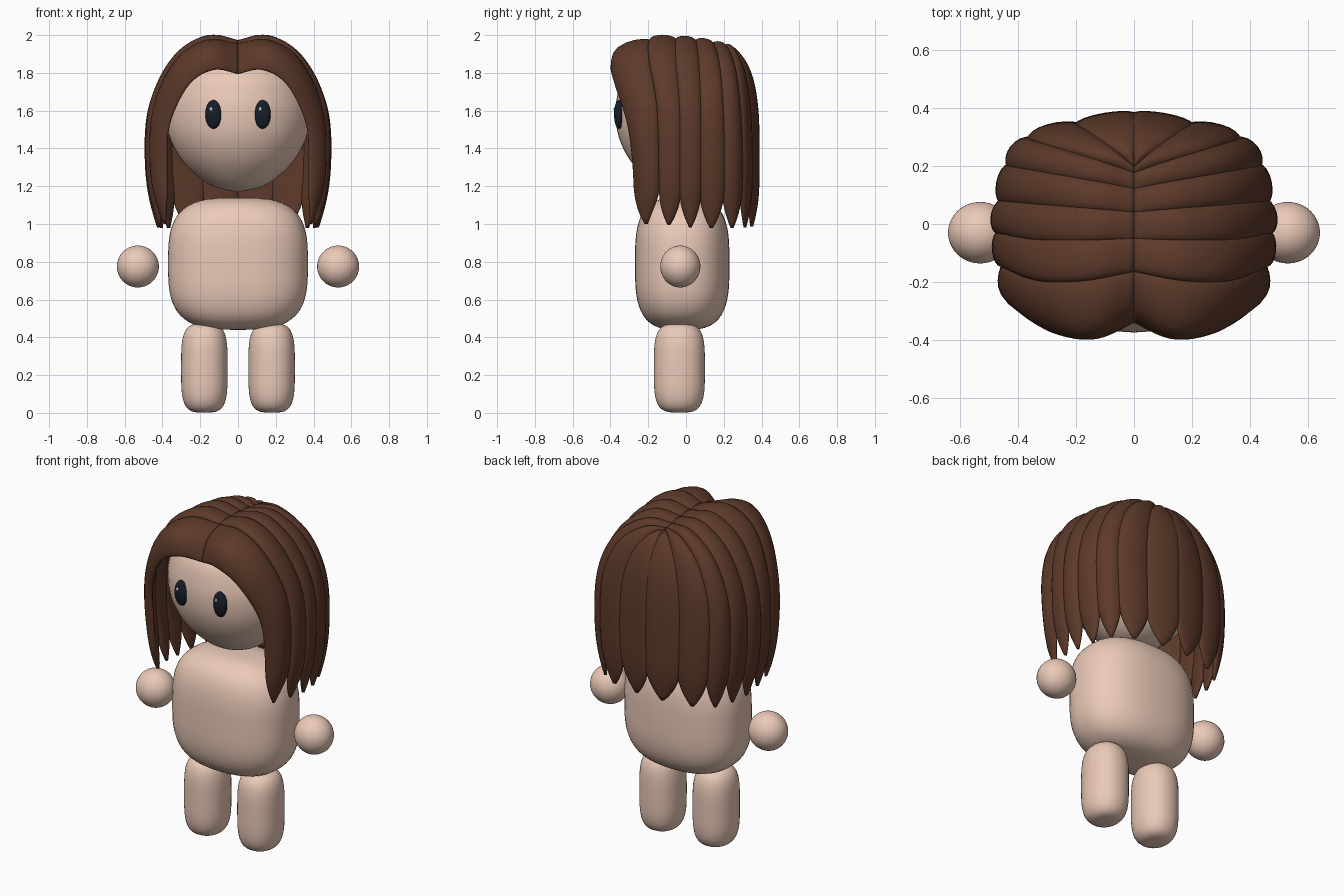
import bpy, bmesh
from math import sin, cos, pi
from mathutils import Vector

if "Cube" in bpy.data.objects:
    bpy.data.objects.remove(bpy.data.objects["Cube"])


def material(name, rgb):
    m = bpy.data.materials.new(name)
    m.diffuse_color = (*rgb, 1)
    m.use_nodes = True
    m.node_tree.nodes["Principled BSDF"].inputs["Base Color"].default_value = m.diffuse_color
    return m


SKIN = material("skin", (0.83, 0.59, 0.48))
HAIR = material("hair", (0.11, 0.042, 0.023))
DARK = material("eye_dark", (0.008, 0.013, 0.022))
WHITE = material("eye_white", (0.9, 0.9, 0.9))


def finish(bm, name, mat):
    bmesh.ops.recalc_face_normals(bm, faces=bm.faces)
    for f in bm.faces:
        f.smooth = True
    me = bpy.data.meshes.new(name)
    bm.to_mesh(me)
    bm.free()
    me.materials.append(mat)
    ob = bpy.data.objects.new(name, me)
    bpy.context.collection.objects.link(ob)
    return ob


def blob(name, mat, centre, half, p=2, q=2, seg=40):
    """Superellipsoid: p rounds the plan, q rounds the upright profile."""
    bm = bmesh.new()
    bmesh.ops.create_uvsphere(bm, u_segments=seg, v_segments=seg * 3 // 4, radius=1)
    for v in bm.verts:
        x, y, z = (abs(c) for c in v.co)
        n = ((x ** p + y ** p) ** (q / p) + z ** q) ** (-1 / q)
        v.co = Vector(centre) + Vector([c * n * h for c, h in zip(v.co, half)])
    return finish(bm, name, mat)


def rings_mesh(name, mat, rings):
    """Skin a list of closed rings and cap both ends."""
    bm = bmesh.new()
    rows = [[bm.verts.new(p) for p in r] for r in rings]
    n = len(rows[0])
    for a, b in zip(rows, rows[1:]):
        for i in range(n):
            bm.faces.new((a[i], a[(i + 1) % n], b[(i + 1) % n], b[i]))
    bm.faces.new(rows[0])
    bm.faces.new(rows[-1])
    return finish(bm, name, mat)


def spline(pts, t):
    """Catmull-Rom through pts, t measured in point numbers."""
    n = len(pts)
    i = max(0, min(n - 2, int(t)))
    f = t - i
    b, c = pts[i], pts[i + 1]
    a = pts[i - 1] if i > 0 else b * 2 - c
    d = pts[i + 2] if i + 2 < n else c * 2 - b
    return 0.5 * (2 * b + (c - a) * f + (2 * a - 5 * b + 4 * c - d) * f ** 2
                  + (3 * b - a - 3 * c + d) * f ** 3)


# Body, legs and hands
blob("body", SKIN, (0, -0.02, 0.79), (0.37, 0.25, 0.35), 2.4, 3.2, 56)
for side, s in (("left", 1), ("right", -1)):
    blob("leg_" + side, SKIN, (s * 0.178, -0.035, 0.237), (0.123, 0.135, 0.235), 2.15, 3.8)
    blob("hand_" + side, SKIN, (s * 0.53, -0.03, 0.775), (0.111, 0.106, 0.111))
    blob("eye_" + side, DARK, (s * 0.13, -0.355, 1.58), (0.043, 0.026, 0.076))
    blob("eye_glint_" + side, WHITE, (s * 0.13 - 0.012, -0.377, 1.608),
         (0.009, 0.006, 0.011), seg=12)

# Head: pointed chin, round crown (half width, height)
profile = [Vector(p) for p in ((0.004, 1.17), (0.12, 1.195), (0.21, 1.25), (0.3, 1.34),
           (0.36, 1.45), (0.382, 1.56), (0.375, 1.67), (0.33, 1.79), (0.2, 1.88), (0.004, 1.91))]
rings = []
for k in range(37):
    r, z = spline(profile, k * 9 / 36)
    rings.append([(r * cos(a), -0.025 + 0.91 * r * sin(a), z)
                  for a in (2 * pi * i / 48 for i in range(48))])
rings_mesh("head", SKIN, rings)

# Hair guides for one half: from the parting out and down to the tips, front to back
guides = [[Vector(p) for p in g] for g in (
    ((0, -.34, 1.795), (.13, -.392, 1.815), (.26, -.375, 1.735),
     (.36, -.31, 1.53), (.375, -.28, 1.3), (.37, -.27, 1.0)),
    ((0, -.285, 1.90), (.16, -.345, 1.91), (.31, -.31, 1.80),
     (.415, -.245, 1.57), (.43, -.22, 1.3), (.385, -.21, 1.0)),
    ((0, -.16, 1.955), (.17, -.19, 1.965), (.325, -.19, 1.86),
     (.435, -.15, 1.62), (.45, -.14, 1.3), (.405, -.14, 1.0)),
    ((0, .02, 1.955), (.17, .03, 1.955), (.335, .04, 1.83),
     (.443, .05, 1.6), (.458, .05, 1.3), (.415, .05, 0.98)),
    ((0, .17, 1.935), (.13, .21, 1.92), (.27, .25, 1.81),
     (.355, .275, 1.6), (.365, .285, 1.3), (.335, .275, 0.98)),
    ((0, .20, 1.925), (-.005, .27, 1.885), (-.005, .335, 1.78),
     (0, .367, 1.6), (0, .372, 1.3), (0, .365, .99)))]


def hair_point(s, t):
    return spline([spline(g, t) for g in guides], s)


def strand(name, s0, s1, flip):
    if s0 > 0:                      # tuck each edge under its neighbour
        s0, s1 = s0 - 0.03, s1 + 0.03
    mid, half = (s0 + s1) / 2, (s1 - s0) / 2
    rings = []
    for k in range(51):
        t = 5 * k / 50
        tip = max(0, (t - 4.3) / 0.7)
        w = 1 - 0.88 * tip ** 2.2
        ring = []
        for i in range(20):
            a = 2 * pi * i / 20
            p = hair_point(mid + half * w * cos(a), t)
            out = (p - Vector((0, 0, min(1.5, p.z)))).normalized()
            depth = (0.03 if sin(a) > 0 else 0.018) * (0.25 + 0.75 * w) * min(1, 0.5 + t)
            p = p + out * depth * sin(a)
            ring.append((p.x * flip, p.y, p.z))
        rings.append(ring)
    rings_mesh(name, HAIR, rings)


# Hair strands, mirrored about the parting
edges = (0, 2, 2.62, 3.12, 3.6, 4.05, 4.52, 5)
for side, flip in (("left", 1), ("right", -1)):
    for n, (a, b) in enumerate(zip(edges, edges[1:])):
        strand(f"hair_strand_{side}_{n + 1}", a, b, flip)
